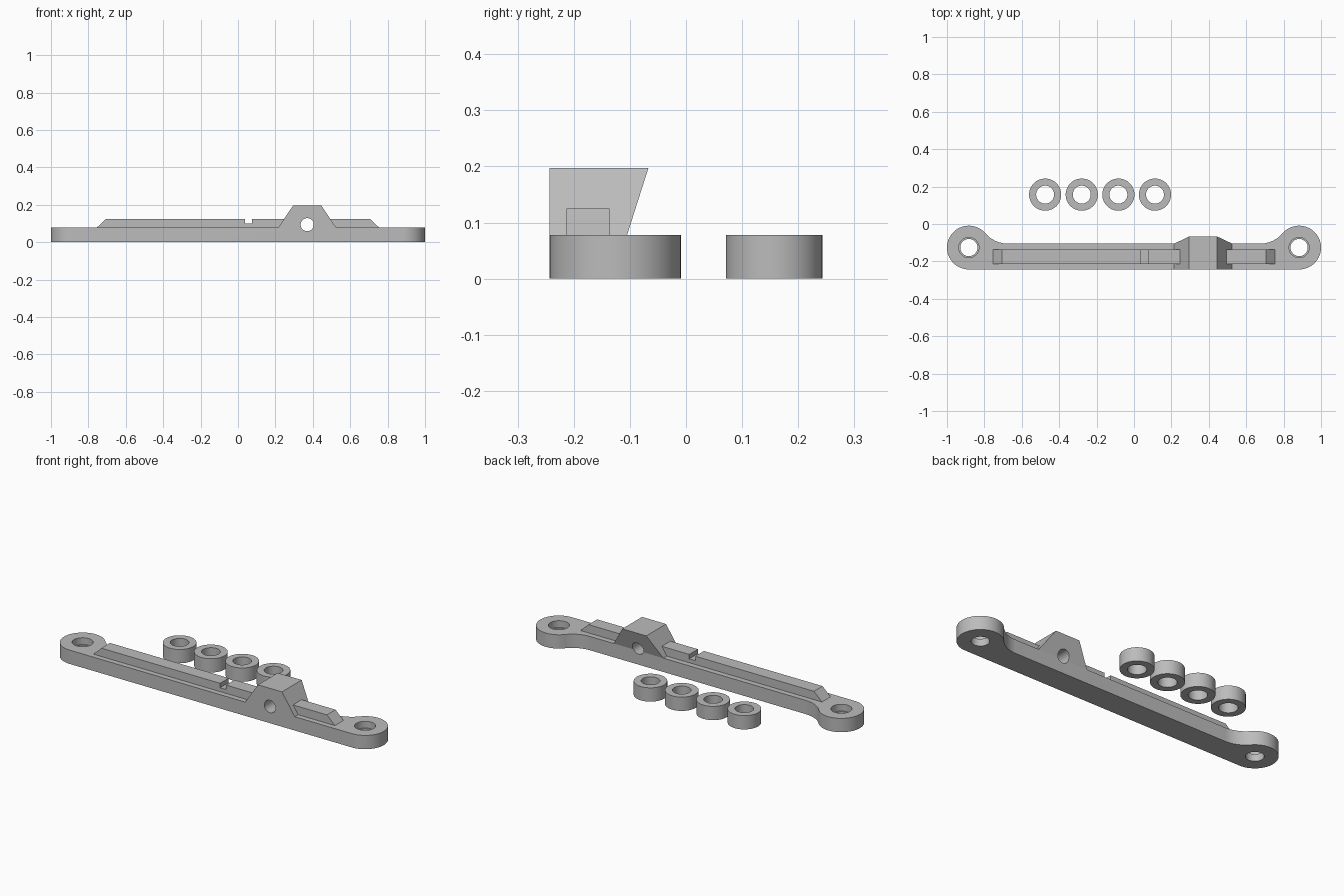
import bpy
import bmesh
from math import pi, cos, sin, atan2, hypot
from mathutils import Matrix

cube = bpy.data.objects.get("Cube")
if cube:
    bpy.data.objects.remove(cube, do_unlink=True)

grey = bpy.data.materials.new("plain grey")
grey.use_nodes = True
colour = (0.5, 0.5, 0.5, 1)
grey.diffuse_color = colour
grey.node_tree.nodes["Principled BSDF"].inputs["Base Color"].default_value = colour

FRONT, BACK, HEIGHT = -0.243, -0.105, 0.078
END_X, END_Y, END_R = 0.883, -0.126, 0.117
BORE_X, BORE_Z = 0.37, 0.094


def finish(name, bm):
    bmesh.ops.recalc_face_normals(bm, faces=bm.faces)
    mesh = bpy.data.meshes.new(name)
    bm.to_mesh(mesh)
    bm.free()
    mesh.materials.append(grey)
    ob = bpy.data.objects.new(name, mesh)
    bpy.context.collection.objects.link(ob)
    return ob


def prism(name, points, offset):
    """Extrude a closed outline of 3D points by an offset."""
    bm = bmesh.new()
    face = bm.faces.new([bm.verts.new(p) for p in points])
    new = bmesh.ops.extrude_face_region(bm, geom=[face])["geom"]
    bmesh.ops.translate(bm, vec=offset, verts=[v for v in new if isinstance(v, bmesh.types.BMVert)])
    return finish(name, bm)


def cylinder(name, radius, depth, centre, turn=0):
    bm = bmesh.new()
    bmesh.ops.create_cone(bm, cap_ends=True, segments=64, radius1=radius, radius2=radius, depth=depth,
                          matrix=Matrix.Translation(centre) @ Matrix.Rotation(turn, 4, "X"))
    ob = finish(name, bm)
    ob.hide_render = True
    return ob


def cut(ob, cutters):
    bpy.context.view_layer.objects.active = ob
    for cutter in cutters:
        mod = ob.modifiers.new("cut", "BOOLEAN")
        mod.operation, mod.solver, mod.object = "DIFFERENCE", "EXACT", cutter
        bpy.ops.object.modifier_apply(modifier=mod.name)


def arc(cx, cy, r, a, b, n):
    return [(cx + r * cos(a + (b - a) * i / n), cy + r * sin(a + (b - a) * i / n)) for i in range(n + 1)]


# Base plate: straight front, round ends, concave fillets into the slim back edge
fillet_x = 0.674
dx = END_X - fillet_x
fillet_r = (dx**2 + (BACK - END_Y)**2 - END_R**2) / (2 * (END_R - BACK + END_Y))
fillet_y = BACK + fillet_r
tangent = atan2(fillet_y - END_Y, -dx)
half = arc(END_X, END_Y, END_R, -pi / 2, tangent, 40)
half += arc(fillet_x, fillet_y, fillet_r, tangent - pi, -pi / 2, 16)[1:]
outline = half + [(-x, y) for x, y in reversed(half)]
plate = prism("base_plate", [(x, y, 0) for x, y in outline], (0, 0, HEIGHT))

# Guide rail with sloped ends and a small notch
rail_profile = [(-0.755, HEIGHT), (0.755, HEIGHT), (0.705, 0.125), (0.075, 0.125),
                (0.075, 0.1), (0.037, 0.1), (0.037, 0.125), (-0.705, 0.125)]
rail = prism("guide_rail", [(x, -0.213, z) for x, z in rail_profile], (0, 0.077, 0))

# Pivot block: flat front, tapered sides, back leaning outwards
bm = bmesh.new()
rings = []
for half_w, back, z in ((0.155, BACK, HEIGHT), (0.075, -0.067, 0.197)):
    rings.append([bm.verts.new((BORE_X + s * half_w, y, z))
                  for s, y in ((-1, FRONT), (1, FRONT), (1, back), (-1, back))])
    bm.faces.new(rings[-1])
for i in range(4):
    j = (i + 1) % 4
    bm.faces.new((rings[0][i], rings[0][j], rings[1][j], rings[1][i]))
block = finish("pivot_block", bm)

# Cross bore through the block and stepped holes in the ends
bore = cylinder("bore_cutter", 0.035, 1, (BORE_X, -0.15, BORE_Z), pi / 2)
cutters = [bore]
for s in (-1, 1):
    cutters.append(cylinder("hole_cutter", 0.046, 0.4, (s * END_X, END_Y, 0)))
    cutters.append(cylinder("counterbore_cutter", 0.054, 0.2, (s * END_X, END_Y, 0.14)))
cut(plate, cutters)
cut(rail, [bore])
cut(block, [bore])
for c in cutters:
    bpy.data.objects.remove(c, do_unlink=True)

# Four loose spacer rings
parts = [plate, rail, block]
for k in range(4):
    bm = bmesh.new()
    section = [(0.048, 0), (0.086, 0), (0.086, HEIGHT), (0.048, HEIGHT)]
    verts = [bm.verts.new((r, 0, z)) for r, z in section]
    edges = [bm.edges.new((verts[i], verts[(i + 1) % 4])) for i in range(4)]
    bmesh.ops.spin(bm, geom=verts + edges, cent=(0, 0, 0), axis=(0, 0, 1), angle=2 * pi, steps=64)
    bmesh.ops.remove_doubles(bm, verts=bm.verts, dist=0.0001)
    ring = finish(f"spacer_ring_{k + 1}", bm)
    ring.location = (-0.475 + 0.1957 * k, 0.157, 0)
    parts.append(ring)

# Smooth round walls, crisp edges
bpy.ops.object.select_all(action="DESELECT")
for ob in parts:
    ob.select_set(True)
bpy.context.view_layer.objects.active = plate
bpy.ops.object.shade_smooth_by_angle(angle=pi / 6)
